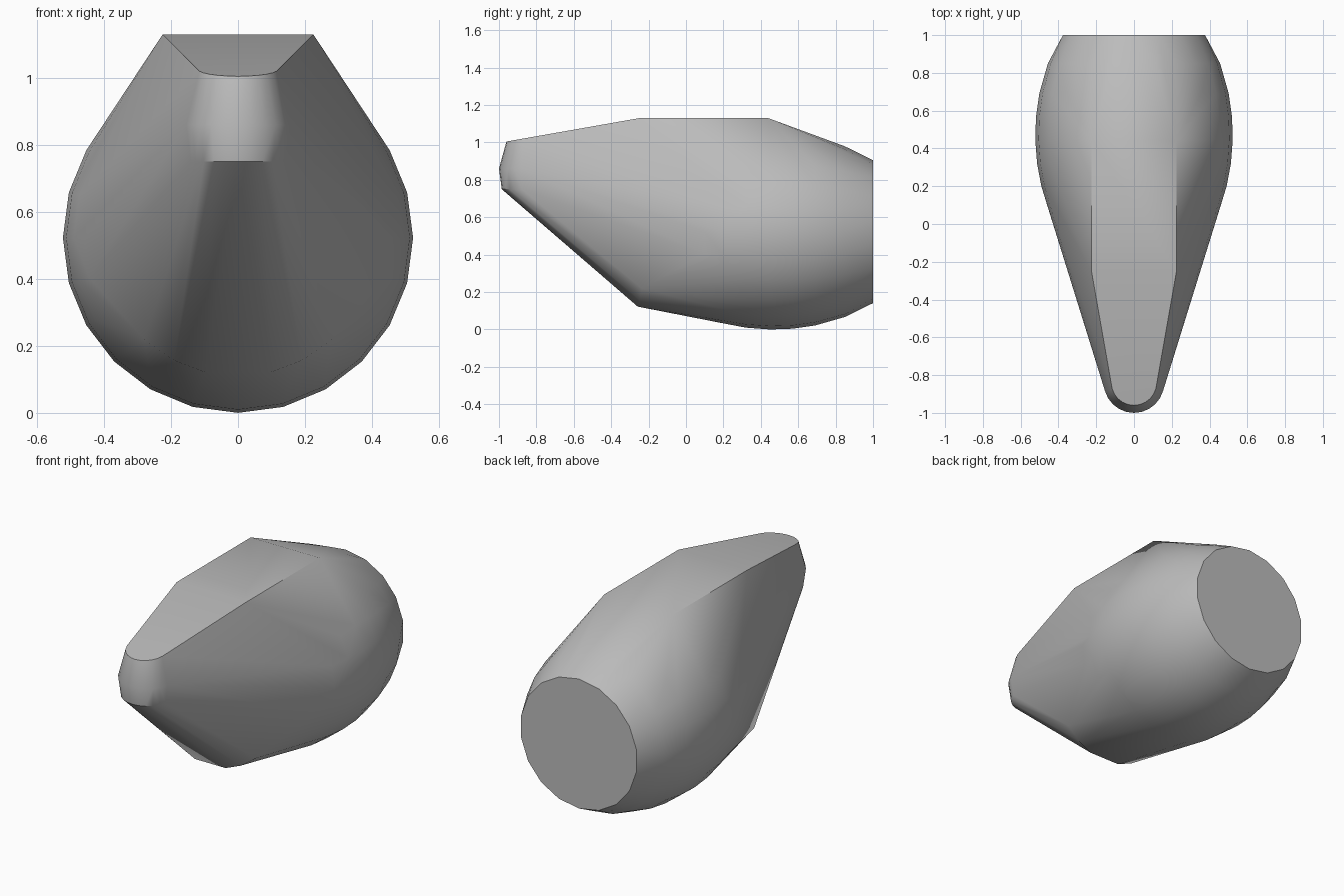
import bpy
import bmesh
from math import sin, cos, pi, sqrt, radians

cube = bpy.data.objects.get("Cube")
if cube:
    bpy.data.objects.remove(cube, do_unlink=True)

grey = bpy.data.materials.new("plain grey")
grey.use_nodes = True
colour = (0.5, 0.5, 0.5, 1)
grey.diffuse_color = colour
grey.node_tree.nodes["Principled BSDF"].inputs["Base Color"].default_value = colour

MID_Z = 0.523
points = []


def ring(y, radius, sides):
    """Upright circle of points across the body."""
    for i in range(sides):
        a = 2 * pi * i / sides
        points.append((radius * sin(a), y, MID_Z - radius * cos(a)))


def nose_arc(radius, z, slope=0):
    """Half circle around the front of the nose."""
    for i in range(13):
        a = pi * i / 12
        y = -0.84 - radius * sin(a)
        points.append((radius * cos(a), y, z + slope * (y + 0.96)))


# Rounded body, cut flat at the back
for y in (0.1, 0.2, 0.32, 0.45, 0.57, 0.69, 0.85, 1.0):
    ring(y, 0.523 * sqrt(1 - ((y - 0.47) / 0.776) ** 2), 18 if y == 1.0 else 24)

# Flat top plate
for side in (-1, 1):
    for y in (-0.25, 0.44):
        points.append((side * 0.225, y, 1.13))

# Blunt nose, narrowing at the top
nose_arc(0.145, 0.75)
nose_arc(0.16, 0.86)
nose_arc(0.12, 1.005, 0.176)

# Lower chin arc
for x in (-0.28, -0.19, -0.1, 0.1, 0.19, 0.28):
    points.append((x, -0.27 + abs(x) * 0.12, MID_Z - sqrt(0.413 ** 2 - x * x)))

# Wrap one skin around all the sections
bm = bmesh.new()
for p in points:
    bm.verts.new(p)
hull = bmesh.ops.convex_hull(bm, input=bm.verts[:])
inside = [v for v in bm.verts if not v.link_faces]
bmesh.ops.delete(bm, geom=inside, context="VERTS")
bmesh.ops.dissolve_limit(bm, angle_limit=radians(1), verts=bm.verts[:], edges=bm.edges[:])
bmesh.ops.recalc_face_normals(bm, faces=bm.faces[:])

mesh = bpy.data.meshes.new("hull_body")
bm.to_mesh(mesh)
bm.free()
mesh.materials.append(grey)
body = bpy.data.objects.new("hull_body", mesh)
bpy.context.collection.objects.link(body)

bpy.ops.object.select_all(action="DESELECT")
body.select_set(True)
bpy.context.view_layer.objects.active = body
bpy.ops.object.shade_smooth_by_angle(angle=radians(30))
